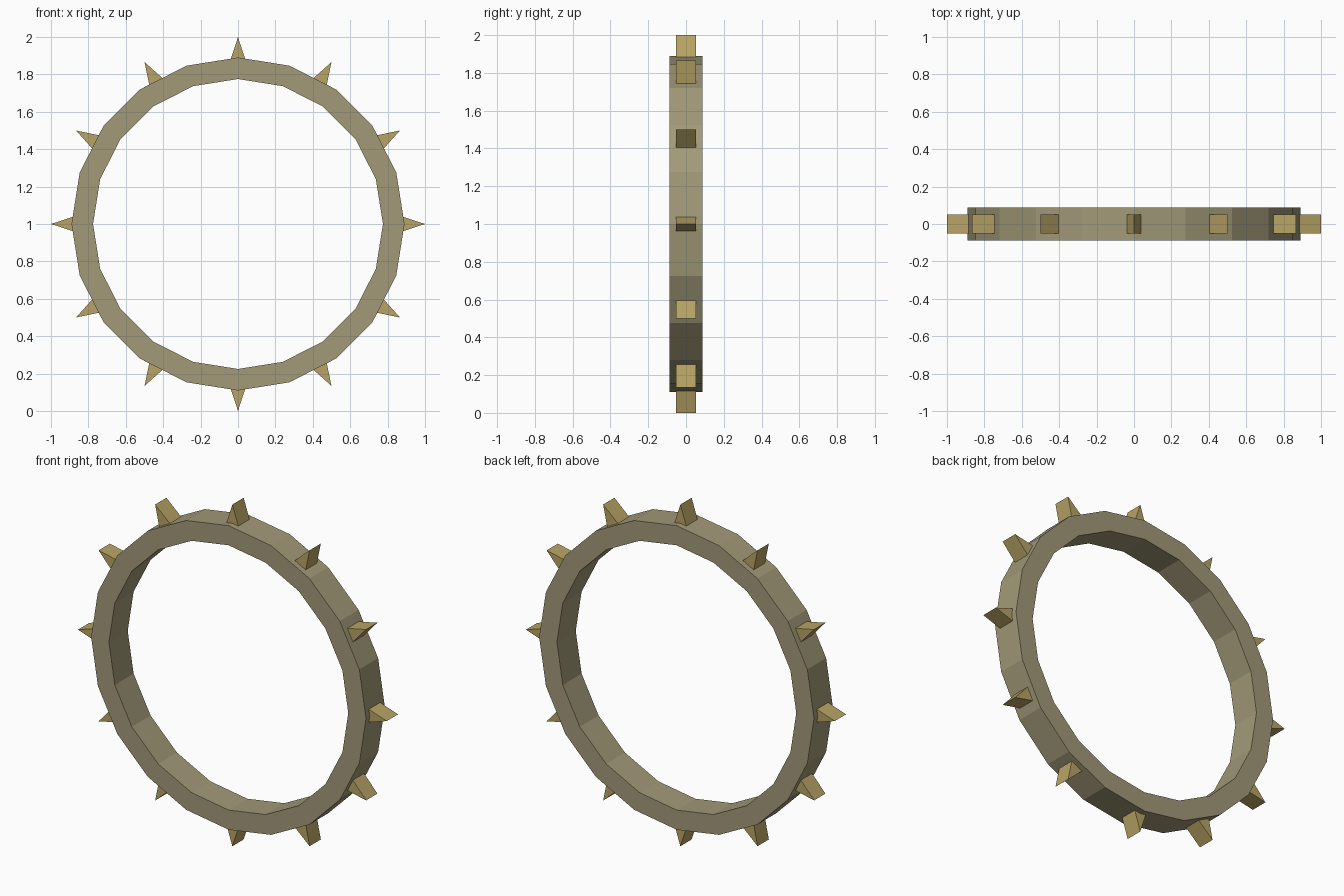
import bpy, bmesh
from math import cos, sin, tau

if "Cube" in bpy.data.objects:
    bpy.data.objects.remove(bpy.data.objects["Cube"])

def material(name, color):
    m = bpy.data.materials.new(name)
    m.diffuse_color = (*color, 1)
    m.use_nodes = True
    m.node_tree.nodes["Principled BSDF"].inputs["Base Color"].default_value = m.diffuse_color
    return m

def make_object(name, bm, mat):
    bmesh.ops.recalc_face_normals(bm, faces=bm.faces[:])
    me = bpy.data.meshes.new(name)
    bm.to_mesh(me)
    bm.free()
    me.materials.append(mat)
    ob = bpy.data.objects.new(name, me)
    bpy.context.collection.objects.link(ob)
    return ob

band_mat = material("dull_brass", (0.36, 0.32, 0.19))
spike_mat = material("bright_brass", (0.48, 0.37, 0.13))
CENTER_Z = 1.0

# Band: rectangular section swept round 20 flat sides
SIDES = 20
section = [(0.775, -0.087), (0.89, -0.087), (0.89, 0.087), (0.775, 0.087)]
bm = bmesh.new()
rings = []
for i in range(SIDES):
    a = tau * i / SIDES
    rings.append([bm.verts.new((r * cos(a), y, CENTER_Z + r * sin(a))) for r, y in section])
for i in range(SIDES):
    p, q = rings[i], rings[(i + 1) % SIDES]
    for k in range(4):
        n = (k + 1) % 4
        bm.faces.new((p[k], p[n], q[n], q[k]))
make_object("ring_band", bm, band_mat)

# Spikes: 12 wedges pointing outward, bases sunk into the band
wedge = [(0.86, -0.046), (1.0, 0.0), (0.86, 0.046)]
for i in range(12):
    a = tau * i / 12
    bm = bmesh.new()
    ends = []
    for y in (-0.052, 0.052):
        ends.append([bm.verts.new((r * cos(a) - t * sin(a), y,
                                   CENTER_Z + r * sin(a) + t * cos(a))) for r, t in wedge])
    front, back = ends
    bm.faces.new(front)
    bm.faces.new(back[::-1])
    for k in range(3):
        n = (k + 1) % 3
        bm.faces.new((front[k], front[n], back[n], back[k]))
    make_object(f"spike_{i + 1:02d}", bm, spike_mat)
